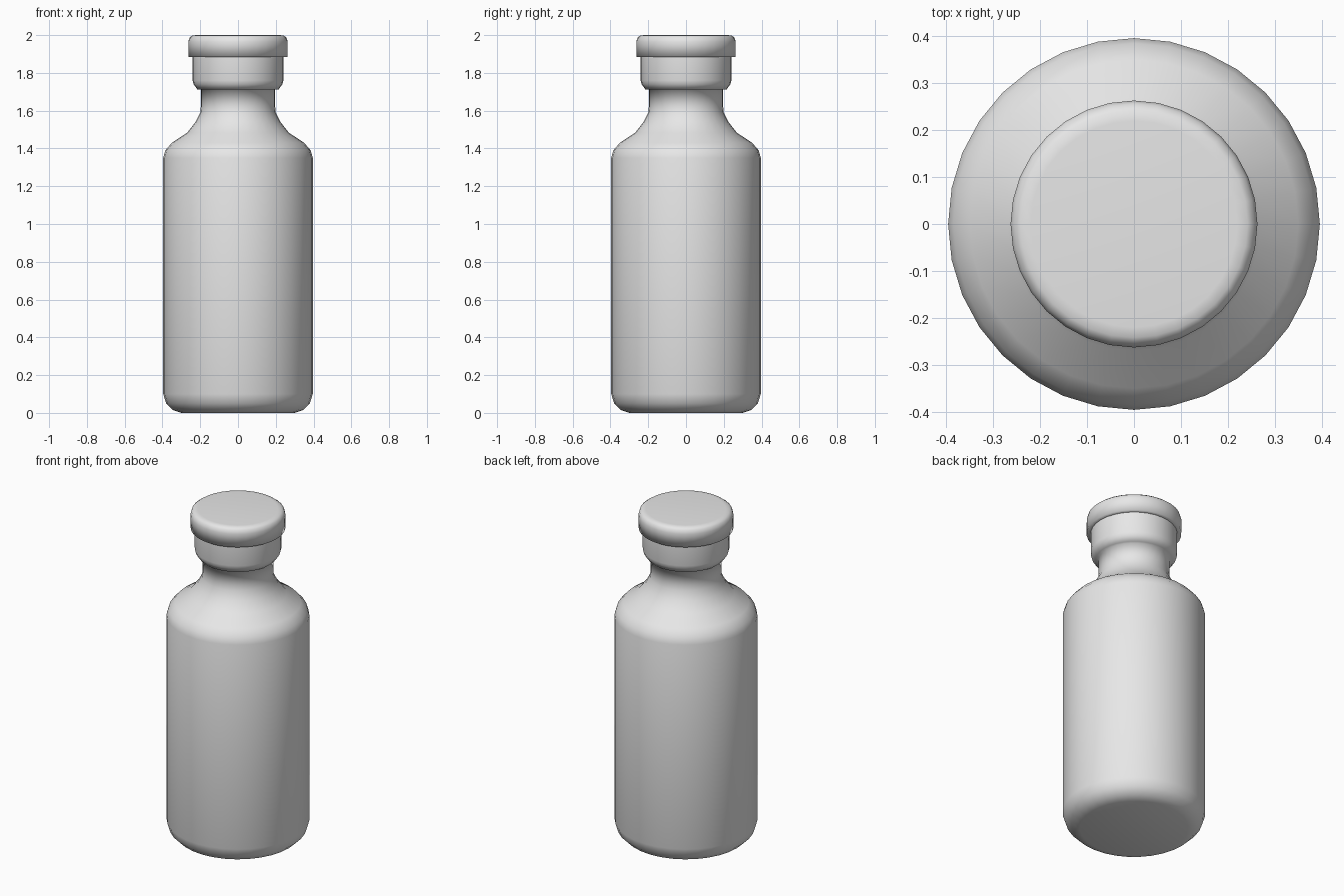
import bpy
import bmesh
from math import cos, sin, tau

SIDES = 32

cube = bpy.data.objects.get("Cube")
if cube:
    bpy.data.objects.remove(cube, do_unlink=True)

# One plain grey for the whole model
grey = bpy.data.materials.new("plain grey")
grey.use_nodes = True
colour = (0.8, 0.8, 0.8, 1)
grey.diffuse_color = colour
for node in grey.node_tree.nodes:
    if node.type == 'BSDF_PRINCIPLED':
        node.inputs["Base Color"].default_value = colour


def lathe(name, profile, cap_bottom=True, cap_top=True):
    """Turn a (radius, height) profile around z, smooth shaded."""
    bm = bmesh.new()
    rings = [[bm.verts.new((r * cos(tau * i / SIDES), r * sin(tau * i / SIDES), z))
              for i in range(SIDES)] for r, z in profile]
    for low, high in zip(rings, rings[1:]):
        for i in range(SIDES):
            j = (i + 1) % SIDES
            bm.faces.new((low[i], low[j], high[j], high[i]))
    if cap_bottom:
        bm.faces.new(rings[0][::-1])
    if cap_top:
        bm.faces.new(rings[-1])
    for face in bm.faces:
        face.smooth = True
    mesh = bpy.data.meshes.new(name)
    bm.to_mesh(mesh)
    bm.free()
    mesh.materials.append(grey)
    obj = bpy.data.objects.new(name, mesh)
    bpy.context.collection.objects.link(obj)
    return obj


# Bottle: rounded base, straight wall, sloping shoulder, neck and lip
lathe("bottle", [
    (0.30, 0), (0.345, 0.015), (0.38, 0.05), (0.396, 0.10),
    (0.396, 1.35), (0.385, 1.39), (0.35, 1.43), (0.27, 1.483),
    (0.225, 1.54), (0.20, 1.59), (0.197, 1.62),
    (0.197, 1.712), (0.215, 1.712), (0.235, 1.74), (0.24, 1.76), (0.24, 1.887),
], cap_top=False)

# Stopper: flat disc with a rounded top edge
lathe("stopper", [
    (0.235, 1.885), (0.263, 1.885), (0.263, 1.965),
    (0.257, 1.987), (0.242, 1.998), (0.22, 2.0),
])
